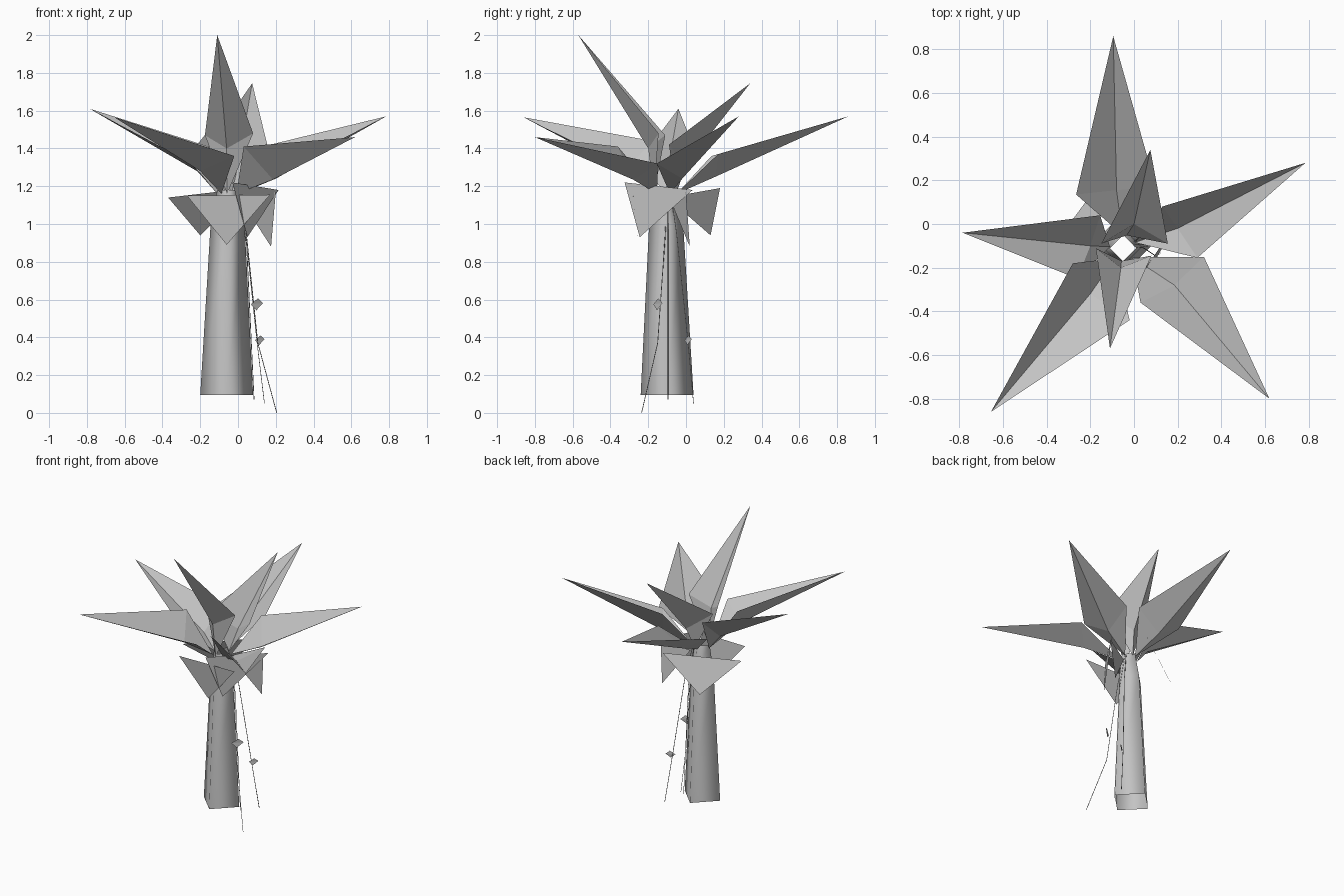
import bpy
from math import cos, sin, pi
from mathutils import Vector

cube = bpy.data.objects.get("Cube")
if cube:
    bpy.data.objects.remove(cube)

grey = bpy.data.materials.new("plain_grey")
grey.use_nodes = True
colour = (0.55, 0.55, 0.55, 1)
grey.diffuse_color = colour
grey.node_tree.nodes["Principled BSDF"].inputs["Base Color"].default_value = colour

CROWN = Vector((-0.05, -0.11, 1.16))


def add_mesh(name, verts, faces):
    mesh = bpy.data.meshes.new(name)
    mesh.from_pydata(verts, [], faces)
    mesh.materials.append(grey)
    obj = bpy.data.objects.new(name, mesh)
    bpy.context.collection.objects.link(obj)
    return obj


# Four-sided tapering trunk, open at both ends and smooth round the sides
def trunk(rings):
    verts = [(x + r * cos(k * pi / 2), y + r * sin(k * pi / 2), z)
             for x, y, z, r in rings for k in range(4)]
    faces = [(4 * i + k, 4 * i + (k + 1) % 4, 4 * i + 4 + (k + 1) % 4, 4 * i + 4 + k)
             for i in range(len(rings) - 1) for k in range(4)]
    obj = add_mesh("trunk", verts, faces)
    for p in obj.data.polygons:
        p.use_smooth = True


trunk([(-0.06, -0.10, 0.095, 0.14), (-0.055, -0.105, 1.0, 0.09), (-0.05, -0.11, 1.18, 0.06)])


# Folded leaf: a low midrib with two raised shoulders
def frond(name, tip, mid, shoulder_a, shoulder_b):
    outward = Vector(tip) - CROWN
    outward.z = 0
    base = CROWN + outward.normalized() * 0.06
    verts = [base, mid, tip, shoulder_a, shoulder_b]
    add_mesh(name, verts, [(0, 1, 3), (1, 2, 3), (0, 4, 1), (1, 4, 2)])


frond("frond_left_back", (0.785, 0.28, 1.57), (0.20, -0.02, 1.24),
      (0.13, 0.08, 1.41), (0.29, -0.155, 1.32))
frond("frond_left_front", (0.62, -0.80, 1.46), (0.185, -0.28, 1.235),
      (0.32, -0.15, 1.32), (0.03, -0.36, 1.41))
frond("frond_right_front", (-0.655, -0.86, 1.565), (-0.20, -0.32, 1.28),
      (-0.02, -0.44, 1.36), (-0.28, -0.18, 1.44))
frond("frond_right", (-0.785, -0.04, 1.61), (-0.20, -0.10, 1.27),
      (-0.26, -0.25, 1.33), (-0.155, 0.04, 1.41))
frond("frond_back", (-0.095, 0.86, 1.57), (-0.08, 0.155, 1.25),
      (-0.265, 0.135, 1.36), (0.10, 0.17, 1.37))
frond("frond_top_front", (-0.11, -0.57, 2.0), (-0.06, -0.20, 1.40),
      (0.08, -0.145, 1.48), (-0.175, -0.11, 1.47))
frond("frond_top_back", (0.075, 0.34, 1.745), (0.0, 0.0, 1.31),
      (-0.15, -0.09, 1.42), (0.155, -0.09, 1.42))

# Drooping triangular husks below the crown
husks = {
    "husk_back": [(0.06, 0.18, 1.19), (-0.37, -0.10, 1.14), (-0.20, 0.13, 0.94)],
    "husk_front": [(-0.27, -0.28, 1.15), (0.17, -0.28, 1.155), (-0.06, -0.25, 0.89)],
    "husk_left_front": [(0.215, 0.035, 1.18), (-0.03, -0.325, 1.22), (0.05, -0.245, 0.93)],
    "husk_left_back": [(0.02, -0.08, 1.12), (0.20, 0.0, 1.17), (0.175, 0.02, 0.88)],
}
for name, corners in husks.items():
    add_mesh(name, corners, [(0, 1, 2)])


# Thin hanging vines
def vine(name, points):
    curve = bpy.data.curves.new(name, "CURVE")
    curve.dimensions = "3D"
    curve.bevel_depth = 0.002
    curve.bevel_resolution = 0
    curve.materials.append(grey)
    line = curve.splines.new("POLY")
    line.points.add(len(points) - 1)
    for p, co in zip(line.points, points):
        p.co = (*co, 1)
    bpy.context.collection.objects.link(bpy.data.objects.new(name, curve))


vine("vine_front", [(0.0, -0.10, 1.16), (0.045, -0.11, 0.94), (0.105, -0.15, 0.37), (0.205, -0.235, 0.0)])
vine("vine_back", [(0.0, -0.08, 1.16), (0.04, -0.05, 0.95), (0.10, 0.01, 0.38), (0.14, 0.04, 0.05)])
vine("vine_middle", [(0.0, -0.095, 1.16), (0.045, -0.095, 0.9), (0.085, -0.095, 0.07)])


# Small folded leaves on the vines
def vine_leaf(name, centre, size):
    c = Vector(centre)
    offsets = [(-1, -0.7, 0), (-0.1, -0.1, -1), (1, 0.8, 0.2), (0.2, 0.1, 1)]
    verts = [c + Vector(o) * size for o in offsets]
    add_mesh(name, verts, [(0, 1, 2), (0, 2, 3)])


vine_leaf("vine_leaf_front", (0.10, -0.15, 0.575), 0.032)
vine_leaf("vine_leaf_back", (0.115, 0.01, 0.385), 0.025)
